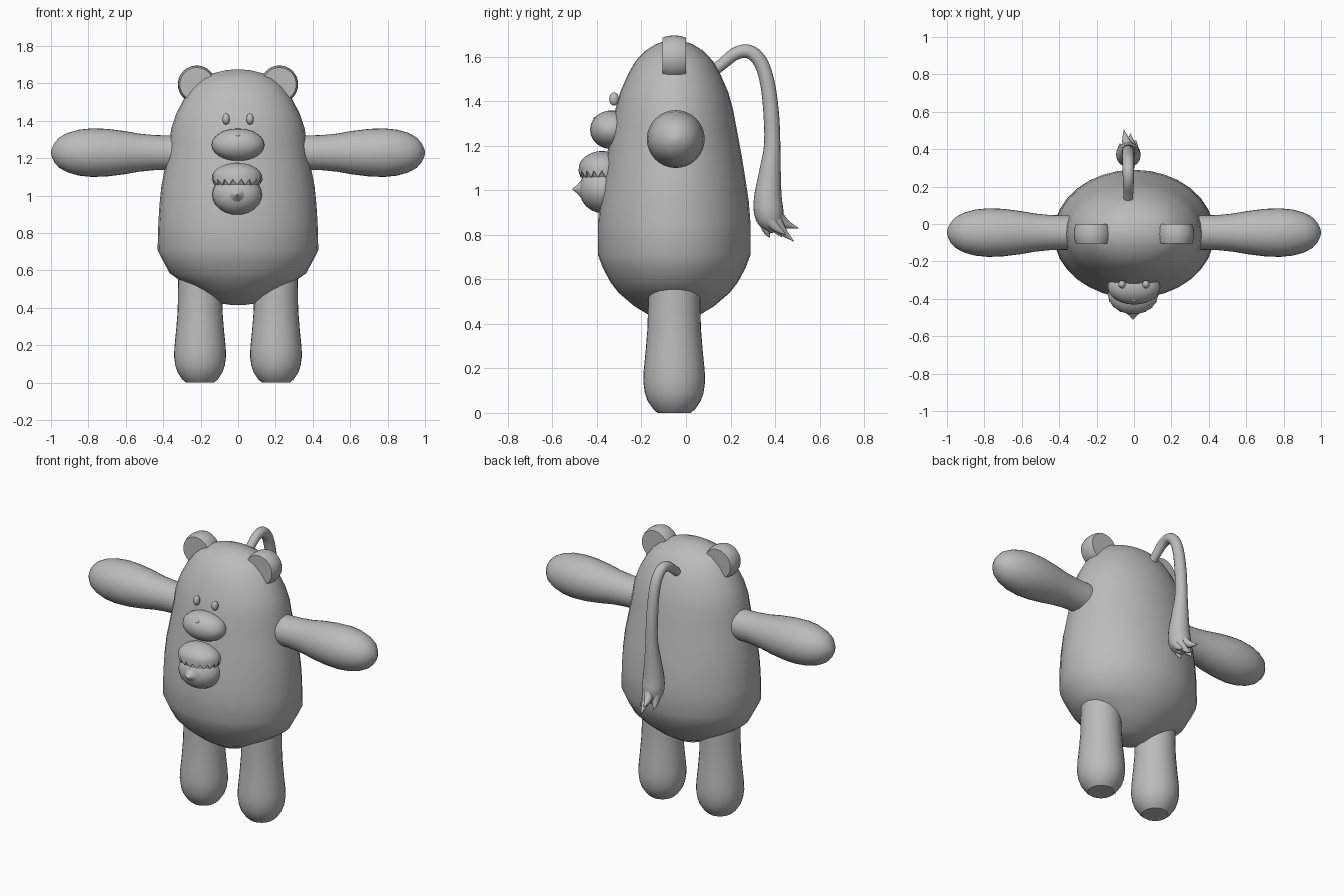
import bpy, bmesh, math
from mathutils import Matrix, Vector

if "Cube" in bpy.data.objects:
    bpy.data.objects.remove(bpy.data.objects["Cube"], do_unlink=True)

grey = bpy.data.materials.new("plain_grey")
grey.use_nodes = True
COLOUR = (0.5, 0.5, 0.5, 1)
grey.diffuse_color = COLOUR
grey.node_tree.nodes["Principled BSDF"].inputs["Base Color"].default_value = COLOUR


def finish(name, bm, angle=40):
    bmesh.ops.recalc_face_normals(bm, faces=bm.faces[:])
    mesh = bpy.data.meshes.new(name)
    bm.to_mesh(mesh)
    bm.free()
    mesh.materials.append(grey)
    obj = bpy.data.objects.new(name, mesh)
    bpy.context.collection.objects.link(obj)
    bpy.ops.object.select_all(action="DESELECT")
    obj.select_set(True)
    bpy.context.view_layer.objects.active = obj
    bpy.ops.object.shade_smooth_by_angle(angle=math.radians(angle))
    return obj


def skin(bm, rings):
    """Join equal rings of points and close both ends."""
    rows = [[bm.verts.new(p) for p in ring] for ring in rings]
    n = len(rows[0])
    for a, b in zip(rows, rows[1:]):
        for i in range(n):
            j = (i + 1) % n
            bm.faces.new((a[i], a[j], b[j], b[i]))
    bm.faces.new(rows[0])
    bm.faces.new(rows[-1])


def loft(name, profile, place, sides=32, angle=40):
    """Elliptical rings (height, radius_x, radius_y) along local z."""
    bm = bmesh.new()
    turns = [math.tau * i / sides for i in range(sides)]
    skin(bm, [[place @ Vector((rx * math.cos(t), ry * math.sin(t), h)) for t in turns]
              for h, rx, ry in profile])
    return finish(name, bm, angle)


def ball(name, centre, size, segments=24):
    bm = bmesh.new()
    bmesh.ops.create_uvsphere(bm, u_segments=segments, v_segments=segments // 2, radius=1,
                              matrix=Matrix.Translation(centre) @ Matrix.Diagonal((*size, 1)))
    return finish(name, bm)


def smooth_path(points, steps=5):
    """Catmull-Rom interpolation of (y, z, radius) or longer tuples."""
    pts = [Vector(p) for p in points]
    pts = [pts[0] * 2 - pts[1]] + pts + [pts[-1] * 2 - pts[-2]]
    out = []
    for a, b, c, d in zip(pts, pts[1:], pts[2:], pts[3:]):
        for k in range(steps):
            t = k / steps
            out.append((b * 2 + (c - a) * t + (a * 2 - b * 5 + c * 4 - d) * t * t
                        + (b * 3 - a - c * 3 + d) * t ** 3) / 2)
    return out + [pts[-2]]


def tube(bm, points, sides=16):
    """Tapering tube through (x, y, z, radius) points."""
    path = smooth_path(points)
    rings = []
    for i, p in enumerate(path):
        along = (path[min(i + 1, len(path) - 1)] - path[max(i - 1, 0)]).to_3d().normalized()
        side = Vector((1, 0, 0))
        side = (side - along * side.dot(along)).normalized()
        up = along.cross(side)
        rings.append([p.to_3d() + (side * math.cos(math.tau * k / sides)
                                   + up * math.sin(math.tau * k / sides)) * max(p.w, 0.001)
                      for k in range(sides)])
    skin(bm, rings)


MID_Y = -0.053

# Body: egg shape with a crease round the hips
loft("body", [
    (0.415, 0.03, 0.03), (0.425, 0.10, 0.09), (0.48, 0.20, 0.18), (0.54, 0.30, 0.25),
    (0.585, 0.365, 0.285), (0.65, 0.40, 0.32), (0.71, 0.43, 0.343), (0.85, 0.426, 0.343),
    (0.95, 0.42, 0.335), (1.05, 0.41, 0.32), (1.15, 0.39, 0.304), (1.28, 0.367, 0.28),
    (1.36, 0.357, 0.265), (1.44, 0.33, 0.243), (1.52, 0.288, 0.208), (1.58, 0.245, 0.174),
    (1.625, 0.195, 0.132), (1.655, 0.13, 0.085), (1.67, 0.07, 0.045), (1.675, 0.02, 0.015)],
    Matrix.Translation((0, MID_Y, 0)))

ARM = [(0.30, 0.092), (0.38, 0.092), (0.45, 0.094), (0.53, 0.102), (0.61, 0.116), (0.70, 0.127),
       (0.78, 0.13), (0.85, 0.123), (0.91, 0.106), (0.955, 0.082), (0.98, 0.054),
       (0.995, 0.025), (1.0, 0.005)]
LEG = [(0.0, 0.075), (0.018, 0.095), (0.055, 0.12), (0.09, 0.132), (0.14, 0.139), (0.19, 0.137),
       (0.28, 0.128), (0.38, 0.12), (0.46, 0.118), (0.56, 0.117)]
EAR = [(-0.052, 0.09), (-0.03, 0.098), (0, 0.101), (0.03, 0.098), (0.052, 0.09)]

for side, s in (("left", 1), ("right", -1)):
    def rings(profile):
        return [(h, r, r) for h, r in profile]
    loft(side + "_arm", rings(ARM), Matrix.Translation((0, -0.046, 1.23))
         @ Matrix.Rotation(s * math.pi / 2, 4, "Y"))
    loft(side + "_leg", rings(LEG), Matrix.Translation((s * 0.203, MID_Y, 0)))
    loft(side + "_ear", rings(EAR), Matrix.Translation((s * 0.221, MID_Y, 1.595))
         @ Matrix.Rotation(math.pi / 2, 4, "X"))
    ball(side + "_eye", (s * 0.064, -0.323, 1.41), (0.02, 0.022, 0.03), 16)

# Muzzle and nose
ball("muzzle", (0, -0.335, 1.272), (0.141, 0.096, 0.087))
ball("nose", (0, -0.404, 1.322), (0.015, 0.012, 0.009), 12)

# Acorn: nut with a pointed tip towards the front, and a cap with a zigzag rim
NUT = Vector((-0.005, -0.375, 1.005))
ball("acorn_nut", NUT, (0.133, 0.105, 0.108))
loft("acorn_tip", [(0.07, 0.075, 0.065), (0.095, 0.045, 0.04), (0.115, 0.02, 0.018),
                   (0.135, 0.003, 0.003)],
     Matrix.Translation(NUT) @ Matrix.Rotation(math.pi / 2, 4, "X"), 16)

bm = bmesh.new()
CAP, TEETH = Vector((-0.005, -0.378, 1.092)), 18
cap_rings = []
for row in range(9):
    ring = []
    for i in range(TEETH * 2):
        drop = -0.42 if i % 2 else -0.06
        lat = math.pi / 2 * (1 - row / 7) if row < 7 else drop
        if row == 8:  # inner lip
            lat = drop
        size = 0.9 if row == 8 else 1
        turn = math.tau * i / (TEETH * 2)
        ring.append(CAP + Vector((0.136 * math.cos(lat) * math.cos(turn) * size,
                                  0.106 * math.cos(lat) * math.sin(turn) * size,
                                  0.084 * math.sin(lat))))
    if row == 0:
        ring = [p + (q - p) * 0.1 for p, q in zip(ring, [
            CAP + Vector((0.1 * math.cos(math.tau * i / 36), 0.08 * math.sin(math.tau * i / 36), 0.084))
            for i in range(36)])]
    cap_rings.append(ring)
skin(bm, cap_rings)
finish("acorn_cap", bm)

# Tail: thin arch rising from the back, thickening downwards
bm = bmesh.new()
X = -0.03
tube(bm, [(X, 0.08, 1.50, 0.025), (X, 0.16, 1.565, 0.026), (X, 0.225, 1.615, 0.029),
          (X, 0.285, 1.622, 0.031), (X, 0.335, 1.575, 0.032), (X, 0.366, 1.48, 0.033),
          (X, 0.383, 1.34, 0.035), (X, 0.387, 1.20, 0.037), (X, 0.377, 1.08, 0.049),
          (X, 0.368, 0.97, 0.062), (X, 0.372, 0.90, 0.066), (X, 0.385, 0.85, 0.052),
          (X, 0.395, 0.81, 0.015)])
finish("tail", bm)

# Tail tuft: pointed locks (start x, start y, tip x, tip y, tip z)
bm = bmesh.new()
for x, y, tx, ty, tz in ((-0.03, 0.41, -0.055, 0.505, 0.83), (-0.01, 0.395, -0.02, 0.485, 0.77),
                         (-0.06, 0.385, -0.075, 0.43, 0.79), (-0.03, 0.35, -0.035, 0.375, 0.785),
                         (0.0, 0.37, 0.01, 0.45, 0.80)):
    tube(bm, [(x, y, 0.97, 0.018), (x, y, 0.89, 0.03),
              ((x + tx) / 2, y * 0.6 + ty * 0.4, (0.87 + tz) / 2, 0.021), (tx, ty, tz, 0.001)], 10)
finish("tail_tuft", bm)
